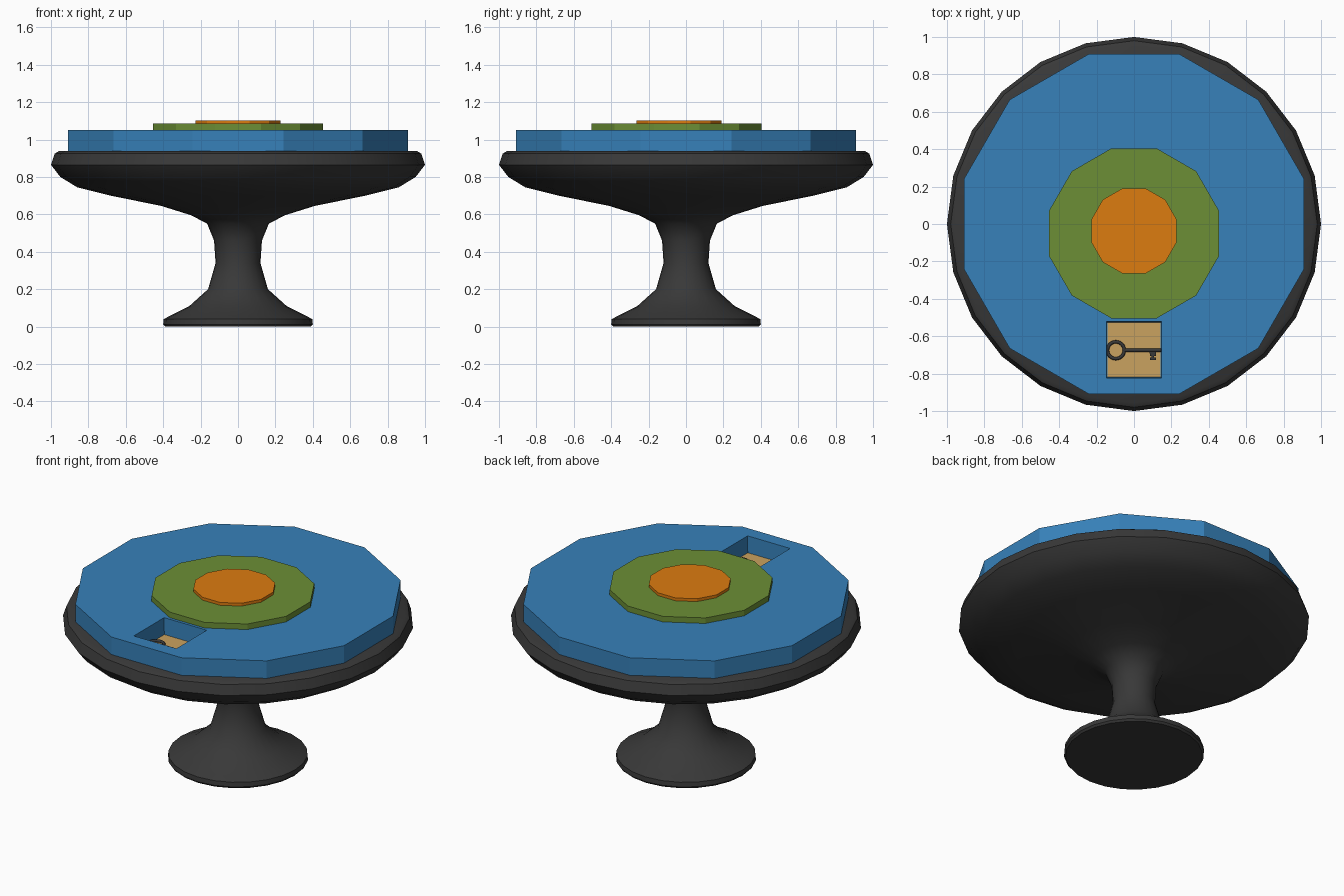
import bpy, bmesh, math
from mathutils import Matrix

if "Cube" in bpy.data.objects:
    bpy.data.objects.remove(bpy.data.objects["Cube"])


def material(name, rgb):
    m = bpy.data.materials.new(name)
    m.diffuse_color = (*rgb, 1)
    m.use_nodes = True
    m.node_tree.nodes["Principled BSDF"].inputs["Base Color"].default_value = m.diffuse_color
    return m


DARK = material("dark_iron", (0.04, 0.04, 0.04))
BLUE = material("blue", (0.038, 0.22, 0.49))
GREEN = material("green", (0.15, 0.275, 0.037))
ORANGE = material("orange", (0.72, 0.2, 0.005))
TAN = material("tan", (0.59, 0.36, 0.116))


def finish(name, bm, mat, smooth=None):
    bmesh.ops.recalc_face_normals(bm, faces=bm.faces)
    me = bpy.data.meshes.new(name)
    bm.to_mesh(me)
    bm.free()
    ob = bpy.data.objects.new(name, me)
    bpy.context.collection.objects.link(ob)
    me.materials.append(mat)
    if smooth:
        bpy.ops.object.select_all(action='DESELECT')
        ob.select_set(True)
        bpy.context.view_layer.objects.active = ob
        bpy.ops.object.shade_smooth_by_angle(angle=math.radians(smooth))
    return ob


def lathe(name, profile, sides, mat, smooth):
    bm = bmesh.new()
    rings = [[bm.verts.new((r * math.cos(2 * math.pi * i / sides),
                            r * math.sin(2 * math.pi * i / sides), z))
              for i in range(sides)] for r, z in profile]
    for a, b in zip(rings, rings[1:]):
        for i in range(sides):
            j = (i + 1) % sides
            bm.faces.new((a[i], a[j], b[j], b[i]))
    bm.faces.new(rings[0])
    bm.faces.new(rings[-1])
    return finish(name, bm, mat, smooth)


def disc(name, radius, y, z0, z1, mat):
    bm = bmesh.new()
    bmesh.ops.create_cone(bm, cap_ends=True, segments=12, radius1=radius,
                          radius2=radius, depth=z1 - z0,
                          matrix=Matrix.Translation((0, y, (z0 + z1) / 2))
                          @ Matrix.Rotation(math.radians(15), 4, 'Z'))
    return finish(name, bm, mat)


def add_box(bm, lo, hi):
    size = [h - l for l, h in zip(lo, hi)]
    mid = [(h + l) / 2 for l, h in zip(lo, hi)]
    return bmesh.ops.create_cube(bm, size=1, matrix=Matrix.Translation(mid)
                                 @ Matrix.Diagonal((*size, 1)))["verts"]


# Cast pedestal with wide bowl top
lathe("pedestal", [(0.39, 0), (0.4, 0.012), (0.397, 0.04), (0.36, 0.06),
                   (0.26, 0.11), (0.16, 0.2), (0.12, 0.34), (0.128, 0.46),
                   (0.165, 0.55), (0.25, 0.595), (0.41, 0.645), (0.68, 0.7),
                   (0.86, 0.745), (0.95, 0.8), (1.0, 0.865),
                   (0.98, 0.925), (0.955, 0.94)], 24, DARK, 40)

# Stacked twelve-sided discs
base = disc("blue_disc", 0.94, 0, 0.935, 1.05, BLUE)
disc("green_disc", 0.47, -0.05, 1.05, 1.085, GREEN)
disc("orange_disc", 0.236, -0.037, 1.085, 1.103, ORANGE)

# Square pocket with slightly tapered walls
bm = bmesh.new()
for v in add_box(bm, (-0.15, -0.825, 0.943), (0.15, -0.52, 1.1)):
    if v.co.z < 1:
        v.co.x *= 0.96
        v.co.y = -0.6725 + (v.co.y + 0.6725) * 0.96
cutter = finish("pocket_cutter", bm, BLUE)
cutter.hide_render = True
mod = base.modifiers.new("pocket", 'BOOLEAN')
mod.operation = 'DIFFERENCE'
mod.solver = 'EXACT'
mod.object = cutter
bpy.ops.object.select_all(action='DESELECT')
base.select_set(True)
bpy.context.view_layer.objects.active = base
bpy.ops.object.modifier_apply(modifier="pocket")
bpy.data.objects.remove(cutter)

# Tan pocket floor
bm = bmesh.new()
add_box(bm, (-0.143, -0.818, 0.941), (0.143, -0.527, 0.947))
finish("pocket_floor", bm, TAN)

# Key lying in the pocket: ring bow, shaft and bit
KY, KZ = -0.675, 0.956
bpy.ops.mesh.primitive_torus_add(major_segments=24, minor_segments=8,
                                 major_radius=0.045, minor_radius=0.009,
                                 location=(-0.097, KY, KZ))
bow = bpy.context.object
bow.name = "key_bow"
bow.data.materials.append(DARK)
bpy.ops.object.shade_smooth_by_angle(angle=math.radians(60))

bm = bmesh.new()
bmesh.ops.create_cone(bm, cap_ends=True, segments=10, radius1=0.009,
                      radius2=0.009, depth=0.195,
                      matrix=Matrix.Translation((0.0465, KY, KZ))
                      @ Matrix.Rotation(math.pi / 2, 4, 'Y'))
finish("key_shaft", bm, DARK, 50)

bm = bmesh.new()
add_box(bm, (0.082, KY - 0.018, KZ - 0.006), (0.118, KY, KZ + 0.006))
add_box(bm, (0.094, KY - 0.04, KZ - 0.005), (0.106, KY - 0.018, KZ + 0.005))
for y in (-0.03, -0.052):
    add_box(bm, (0.085, KY + y, KZ - 0.006), (0.118, KY + y + 0.012, KZ + 0.006))
finish("key_bit", bm, DARK)
